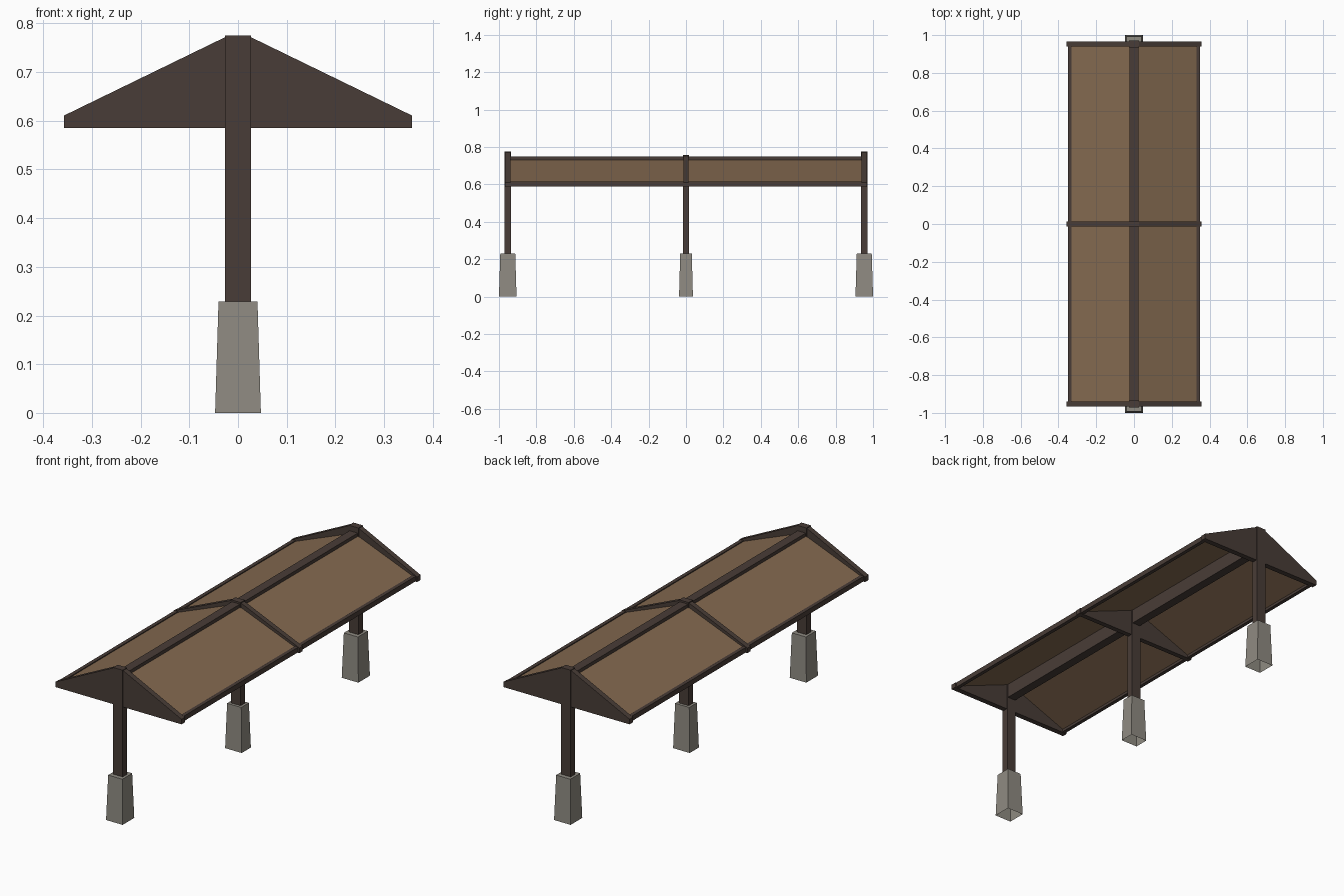
import bpy

if "Cube" in bpy.data.objects:
    bpy.data.objects.remove(bpy.data.objects["Cube"])


def material(name, rgb):
    m = bpy.data.materials.new(name)
    m.diffuse_color = (*rgb, 1)
    m.use_nodes = True
    m.node_tree.nodes["Principled BSDF"].inputs["Base Color"].default_value = m.diffuse_color
    return m


WOOD = material("dark wood", (0.066, 0.046, 0.038))
ROOF = material("brown roofing", (0.230, 0.143, 0.080))
STONE = material("grey stone", (0.275, 0.258, 0.222))


def mesh(name, verts, faces, mat):
    me = bpy.data.meshes.new(name)
    me.from_pydata(verts, [], faces)
    me.materials.append(mat)
    ob = bpy.data.objects.new(name, me)
    bpy.context.collection.objects.link(ob)
    return ob


def extrude(name, profile, y0, y1, mat):
    """Counter-clockwise (x, z) profile, extruded along y."""
    n = len(profile)
    verts = [(x, y, z) for y in (y0, y1) for x, z in profile]
    faces = [tuple(range(n)), tuple(range(2 * n - 1, n - 1, -1))]
    faces += [(i, i + n, (i + 1) % n + n, (i + 1) % n) for i in range(n)]
    return mesh(name, verts, faces, mat)


def box(name, x0, x1, y0, y1, z0, z1, mat):
    return extrude(name, [(x0, z0), (x1, z0), (x1, z1), (x0, z1)], y0, y1, mat)


def footing(name, y, bx, by, tx, ty, h):
    """Tapered stone footing, open underneath."""
    verts = [(sx * a, y + sy * b, z)
             for a, b, z in ((bx, by, 0), (tx, ty, h))
             for sx, sy in ((-1, -1), (1, -1), (1, 1), (-1, 1))]
    faces = [(i, (i + 1) % 4, (i + 1) % 4 + 4, i + 4) for i in range(4)]
    mesh(name, verts, faces + [(4, 5, 6, 7)], STONE)


# Three frames: footing, post and gable panel
# label, y, footing half depths, post half depth, gable half depth, post top, gable top
frames = [
    ("front", -0.953, 0.047, 0.040, 0.018, 0.014, 0.775, 0.772),
    ("middle", 0.0, 0.037, 0.031, 0.017, 0.013, 0.757, 0.753),
    ("back", 0.953, 0.047, 0.040, 0.018, 0.014, 0.775, 0.772),
]
for label, y, fb, ft, pd, gd, top, gtop in frames:
    footing(label + "_footing", y, 0.047, fb, 0.040, ft, 0.229)
    box(label + "_post", -0.027, 0.027, y - pd, y + pd, 0.22, top, WOOD)
    gx = 0.357
    extrude(label + "_gable",
            [(-gx, 0.585), (gx, 0.585), (gx, 0.611), (0.026, gtop),
             (-0.026, gtop), (-gx, 0.611)], y - gd, y + gd, WOOD)

# Ridge beam and eave rails
box("ridge_beam", -0.023, 0.023, -0.945, 0.945, 0.65, 0.748, WOOD)
for label, s in (("left", -1), ("right", 1)):
    a, b = sorted((s * 0.331, s * 0.350))
    box(label + "_eave_rail", a, b, -0.945, 0.945, 0.588, 0.614, WOOD)

# Thin pitched roof sheets
extrude("roof_sheets",
        [(0.34, 0.598), (0.34, 0.606), (0, 0.740), (-0.34, 0.606),
         (-0.34, 0.598), (0, 0.732)], -0.945, 0.945, ROOF)
